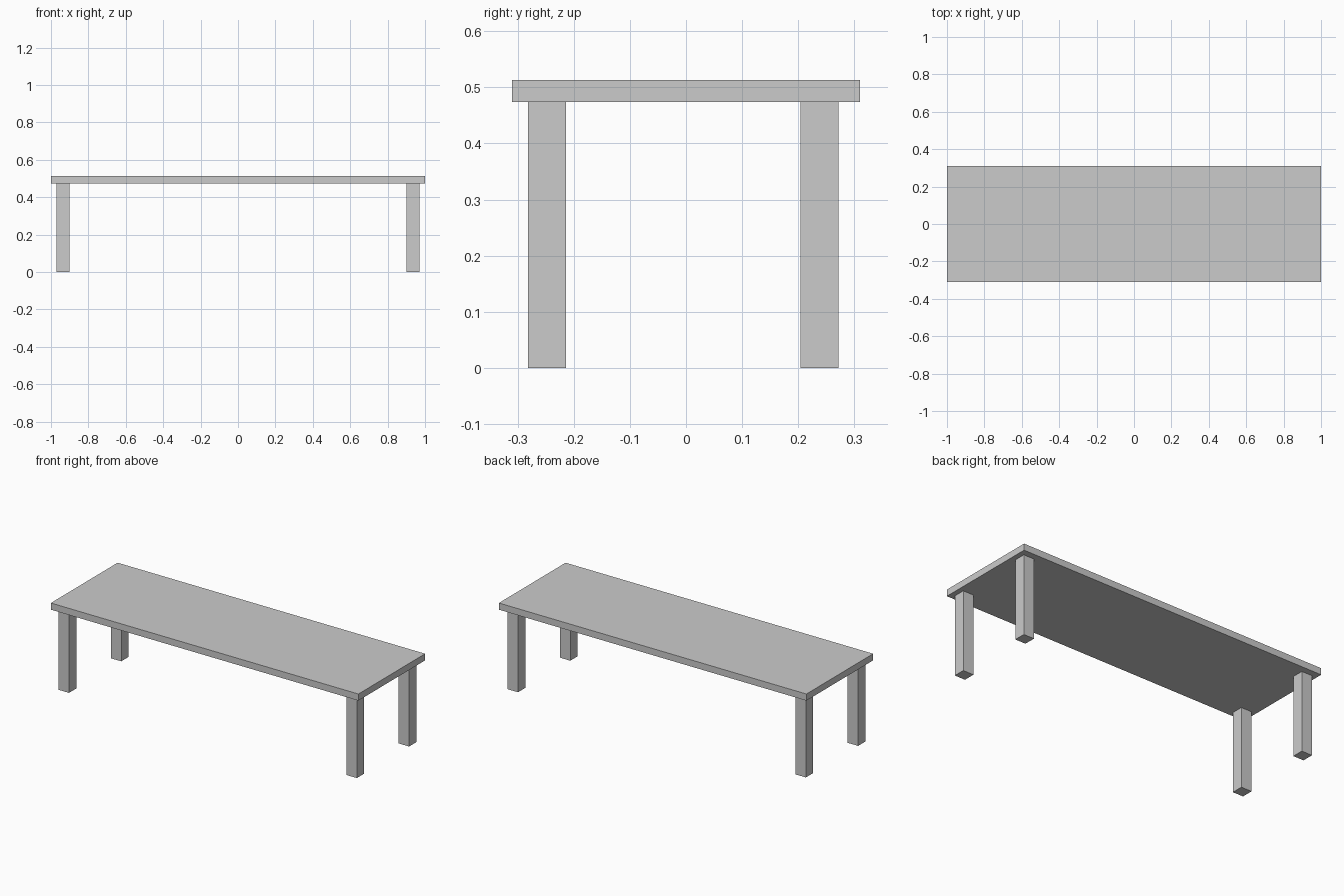
import bpy

if "Cube" in bpy.data.objects:
    bpy.data.objects.remove(bpy.data.objects["Cube"])


def box(name, lo, hi):
    """Axis-aligned box between two corners."""
    bpy.ops.mesh.primitive_cube_add(
        size=1, location=[(a + b) / 2 for a, b in zip(lo, hi)])
    ob = bpy.context.object
    ob.name = name
    ob.scale = [b - a for a, b in zip(lo, hi)]
    bpy.ops.object.transform_apply(location=False, rotation=False, scale=True)
    return ob


TOP, UNDERSIDE = 0.513, 0.474
LEG = 0.068

# Flat table top
box("table_top", (-1, -0.31, UNDERSIDE), (1, 0.31, TOP))

# Four square legs, set slightly towards the front
for side, x in (("left", -0.936), ("right", 0.936)):
    for end, y in (("front", -0.2475), ("back", 0.238)):
        box(f"{end}_{side}_leg",
            (x - LEG / 2, y - LEG / 2, 0),
            (x + LEG / 2, y + LEG / 2, UNDERSIDE))
